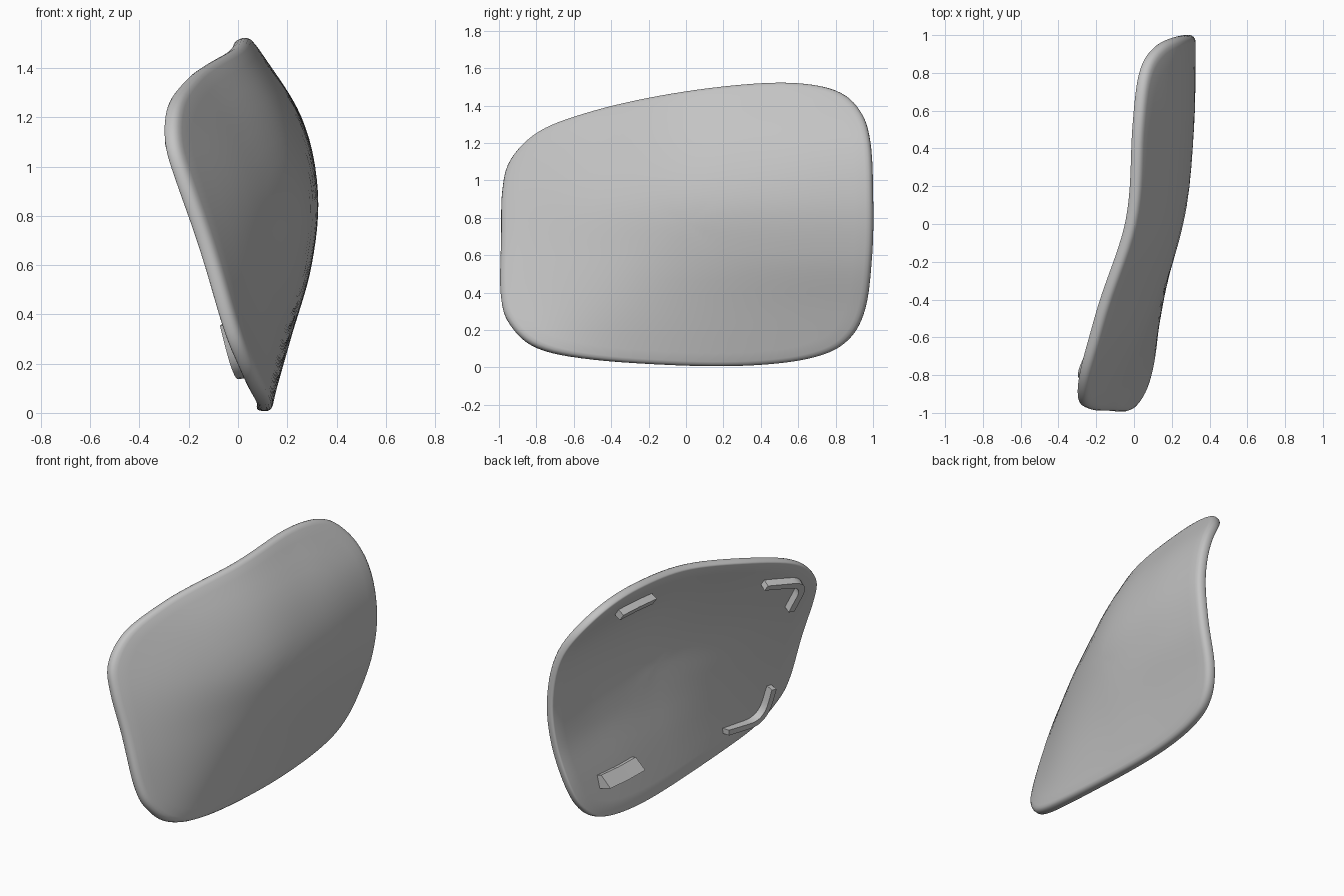
import bpy, bmesh, math
from mathutils import Vector

old = bpy.data.objects.get("Cube")
if old:
    bpy.data.objects.remove(old, do_unlink=True)

# One plain grey
grey = bpy.data.materials.new("panel_grey")
grey.use_nodes = True
grey.diffuse_color = (0.55, 0.55, 0.55, 1)
grey.node_tree.nodes["Principled BSDF"].inputs["Base Color"].default_value = (0.55, 0.55, 0.55, 1)


def spline(a, b, c, d, t):
    """Catmull-Rom between b and c."""
    return b + 0.5 * t * (c - a + t * (2 * a - 5 * b + 4 * c - d + t * (3 * (b - c) + d - a)))


def sample(values, t):
    """Smooth open curve through values, extended straight at both ends."""
    v = [2 * values[0] - values[1], *values, 2 * values[-1] - values[-2]]
    i = max(0, min(len(values) - 2, math.floor(t)))
    return spline(v[i], v[i + 1], v[i + 2], v[i + 3], t - i)


# Outer skin: x at z = 0, 0.3 ... 1.5, one row for each y = -1, -0.5 ... 1
SKIN = [
    (0.11, 0.01, -0.08, -0.185, -0.31, -0.43),
    (0.13, 0.14, 0.12, 0.07, -0.055, -0.23),
    (0.135, 0.195, 0.245, 0.255, 0.165, -0.005),
    (0.13, 0.21, 0.29, 0.315, 0.24, 0.06),
    (0.13, 0.215, 0.30, 0.325, 0.26, 0.075),
]


def skin(y, z, depth=0.0):
    """Point on the skin, sunk by depth along the surface normal."""
    def x_at(yy, zz):
        return sample([sample(row, zz / 0.3) for row in SKIN], (yy + 1) / 0.5)
    e = 0.01
    dy = (x_at(y + e, z) - x_at(y - e, z)) / (2 * e)
    dz = (x_at(y, z + e) - x_at(y, z - e)) / (2 * e)
    return Vector((x_at(y, z), y, z)) - Vector((1, -dy, -dz)).normalized() * depth


def finish(bm, name, angle):
    bmesh.ops.recalc_face_normals(bm, faces=bm.faces)
    mesh = bpy.data.meshes.new(name)
    bm.to_mesh(mesh)
    bm.free()
    mesh.materials.append(grey)
    obj = bpy.data.objects.new(name, mesh)
    bpy.context.collection.objects.link(obj)
    bpy.ops.object.select_all(action='DESELECT')
    obj.select_set(True)
    bpy.context.view_layer.objects.active = obj
    bpy.ops.object.shade_smooth_by_angle(angle=math.radians(angle))
    return obj


# Panel outline in (y, z), closed
OUTLINE = [(-1, 0.7), (-1, 0.4), (-0.95, 0.24), (-0.8, 0.11), (-0.5, 0.04), (0, 0.003),
           (0.4, 0.006), (0.7, 0.05), (0.87, 0.14), (0.96, 0.31), (0.995, 0.6), (1, 0.9),
           (0.985, 1.22), (0.93, 1.39), (0.8, 1.495), (0.55, 1.535), (0.2, 1.515),
           (-0.2, 1.455), (-0.55, 1.37), (-0.8, 1.27), (-0.95, 1.12), (-0.995, 0.95)]
STEPS = 6
outline = []
for i in range(len(OUTLINE)):
    quad = [Vector(OUTLINE[(i + k) % len(OUTLINE)]) for k in (-1, 0, 1, 2)]
    outline += [spline(*quad, s / STEPS) for s in range(STEPS)]
middle = Vector((0, 0.77))

# Panel: rings run over the outer face, round the rim, and back over the inner face
THICK = 0.06
face_scales = [0.1 * k for k in range(1, 10)]
rings = [(s, 0) for s in face_scales]
rings += [(0.96, 0), (0.978, 0.003), (0.99, 0.011), (0.997, 0.022), (1, 0.036),
          (1, 0.05), (0.997, 0.057), (0.99, THICK)]
rings += [(s, THICK) for s in reversed(face_scales)]

bm = bmesh.new()
loops = []
for scale, depth in rings:
    pts = [middle + (p - middle) * scale for p in outline]
    loops.append([bm.verts.new(skin(p.x, p.y, depth)) for p in pts])
n = len(outline)
for a, b in zip(loops, loops[1:]):
    for i in range(n):
        bm.faces.new((a[i], a[(i + 1) % n], b[(i + 1) % n], b[i]))
for loop, depth in ((loops[0], 0), (loops[-1], THICK)):
    hub = bm.verts.new(skin(middle.x, middle.y, depth))
    for i in range(n):
        bm.faces.new((hub, loop[i], loop[(i + 1) % n]))
finish(bm, "curved_panel", 50)


def clip(name, path, width, height, slope=0.0):
    """Bar swept along a (y, z) path, standing off the inner face."""
    pts = [Vector(p) for p in path]
    bm = bmesh.new()
    sections = []
    for i, p in enumerate(pts):
        along = (pts[min(i + 1, len(pts) - 1)] - pts[max(i - 1, 0)]).normalized()
        side = Vector((-along.y, along.x)) * width / 2
        ends = [(p + side, THICK - 0.02), (p - side, THICK - 0.02),
                (p - side, THICK + height), (p + side, THICK + height - slope)]
        sections.append([bm.verts.new(skin(q.x, q.y, d)) for q, d in ends])
    for a, b in zip(sections, sections[1:]):
        for k in range(4):
            bm.faces.new((a[k], a[(k + 1) % 4], b[(k + 1) % 4], b[k]))
    bm.faces.new(sections[0])
    bm.faces.new(sections[-1])
    finish(bm, name, 30)


def elbow(start, corner, end, radius):
    """Two straight arms joined by a rounded corner."""
    s, c, e = Vector(start), Vector(corner), Vector(end)
    a = c + (s - c).normalized() * radius
    b = c + (e - c).normalized() * radius
    arc = [a * (1 - t) ** 2 + c * 2 * t * (1 - t) + b * t * t for t in (k / 8 for k in range(9))]
    return [s, *arc, e]


# Clips on the inner face
clip("upper_front_bracket", elbow((-0.6, 1.2), (-0.86, 1.15), (-0.84, 0.95), 0.09), 0.035, 0.05)
clip("lower_front_bracket", elbow((-0.5, 0.17), (-0.82, 0.16), (-0.85, 0.38), 0.14), 0.035, 0.05)
clip("upper_back_clip", [(0.28, 1.39), (0.44, 1.4), (0.6, 1.4)], 0.04, 0.045)
clip("lower_back_clip", [(0.35, 0.25), (0.52, 0.25), (0.7, 0.26)], 0.08, 0.08, 0.05)
